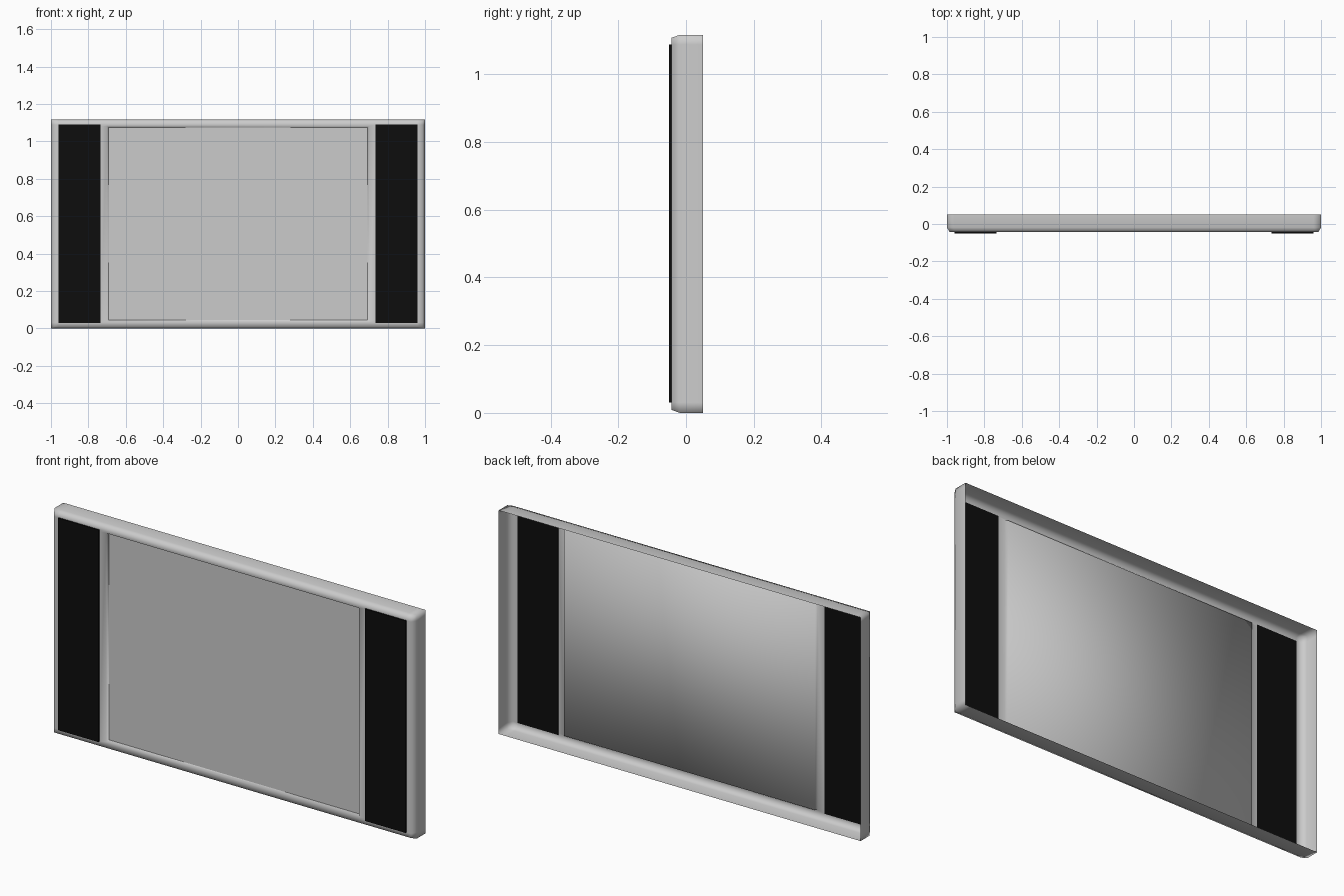
import bpy, bmesh

if "Cube" in bpy.data.objects:
    bpy.data.objects.remove(bpy.data.objects["Cube"])

H = 1.117


def finish(name, bm, smooth=False):
    bmesh.ops.recalc_face_normals(bm, faces=bm.faces)
    me = bpy.data.meshes.new(name)
    # open shells: make the largest front-facing panels point to -y
    ref = max(bm.faces, key=lambda f: f.calc_area())
    if ref.normal.y > 0:
        bmesh.ops.reverse_faces(bm, faces=bm.faces)
    for f in bm.faces:
        f.smooth = smooth
    bm.to_mesh(me)
    bm.free()
    ob = bpy.data.objects.new(name, me)
    bpy.context.collection.objects.link(ob)
    return ob


# hollow casing: front grid with two speaker openings and a recessed screen bay
bm = bmesh.new()
xs = [-0.986, -0.96, -0.737, -0.699, 0.699, 0.737, 0.96, 0.986]
zs = [0.009, 0.031, 0.038, H - 0.036, H - 0.029, H - 0.009]
grid = [[bm.verts.new((x, -0.043, z)) for x in xs] for z in zs]
bay = None
for j in range(len(zs) - 1):
    for i in range(len(xs) - 1):
        if i in (1, 5) and 1 <= j <= 3:
            continue
        f = bm.faces.new((grid[j][i], grid[j][i + 1],
                          grid[j + 1][i + 1], grid[j + 1][i]))
        if i == 3 and j == 2:
            bay = f

# perimeter: bevelled front edge, then straight walls to the open back
n, m = len(xs), len(zs)
loop = ([(0, i) for i in range(n)] + [(j, n - 1) for j in range(1, m)]
        + [(m - 1, i) for i in range(n - 2, -1, -1)]
        + [(j, 0) for j in range(m - 2, 0, -1)])
prev = [grid[j][i] for j, i in loop]


def outer(j, i):
    x = {0: -1.0, n - 1: 1.0}.get(i, xs[i])
    z = {0: 0.0, m - 1: H}.get(j, zs[j])
    return x, z


for y in (-0.018, 0.05):
    ring = []
    for j, i in loop:
        x, z = outer(j, i)
        ring.append(bm.verts.new((x, y, z)))
    for k in range(len(ring)):
        q = (k + 1) % len(ring)
        bm.faces.new((prev[k], ring[k], ring[q], prev[q]))
    prev = ring

# screen bay sunk into the front
bm.normal_update()
bmesh.ops.inset_individual(bm, faces=[bay], thickness=0.007, depth=0)
for v in bay.verts:
    v.co.y = -0.028
finish("casing", bm, smooth=True)

# flat screen lying in the bay
bm = bmesh.new()
bm.faces.new([bm.verts.new((x, -0.029, z)) for x, z in
              ((-0.692, 0.045), (0.692, 0.045),
               (0.692, H - 0.043), (-0.692, H - 0.043))])
finish("screen", bm)

# black speaker panels filling the side openings
black = bpy.data.materials.new("black")
black.diffuse_color = (0.004, 0.004, 0.004, 1)
black.use_nodes = True
black.node_tree.nodes["Principled BSDF"].inputs["Base Color"].default_value = black.diffuse_color
for side, name in ((-1, "left_speaker_panel"), (1, "right_speaker_panel")):
    bpy.ops.mesh.primitive_cube_add(size=1, location=(side * 0.8485, -0.0463, H / 2 + 0.001))
    ob = bpy.context.object
    ob.name = name
    ob.scale = (0.225, 0.0074, H - 0.058)
    ob.data.materials.append(black)
